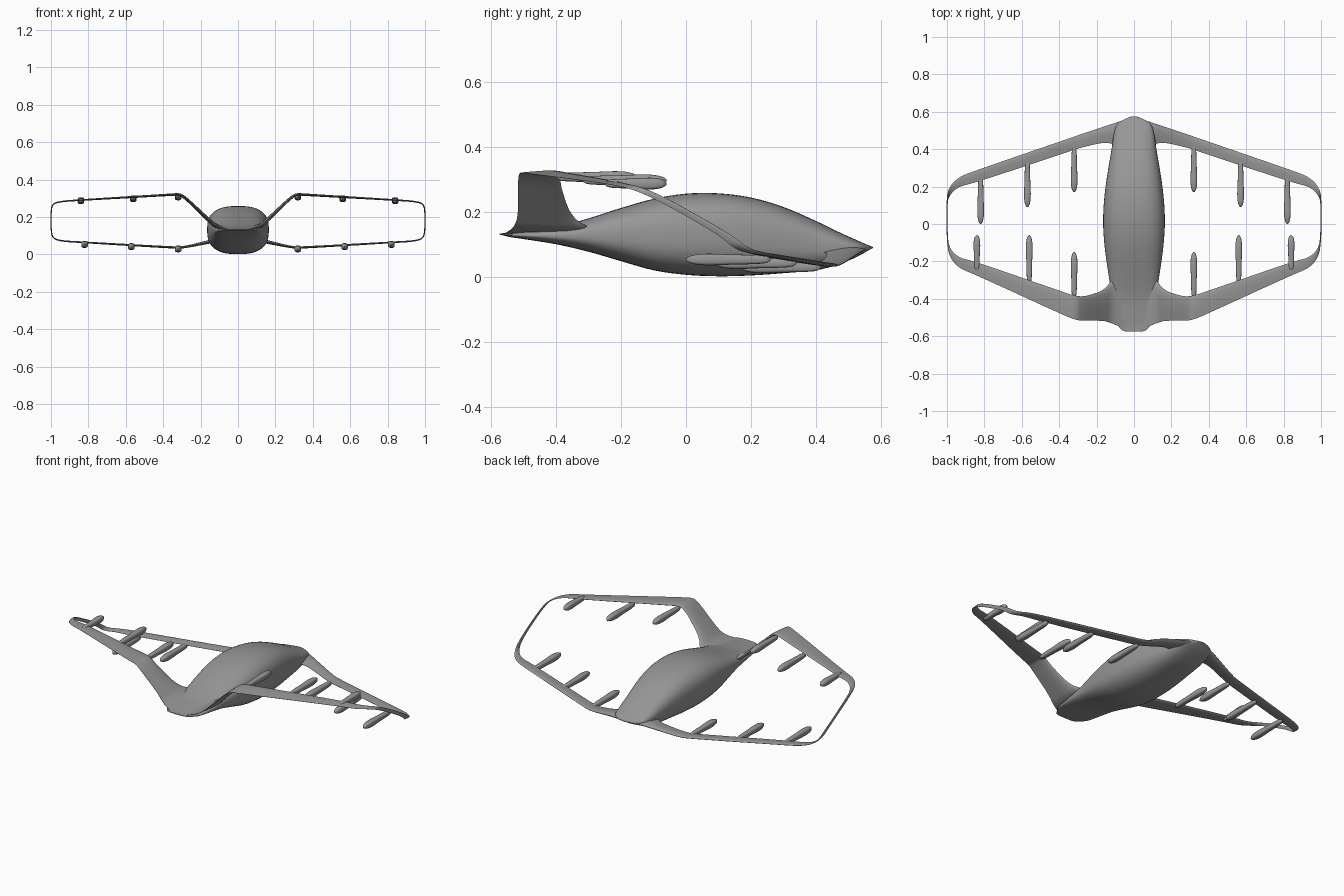
import bpy, bmesh, math

if "Cube" in bpy.data.objects:
    bpy.data.objects.remove(bpy.data.objects["Cube"])

# Dark grey finish shared by every part
grey = bpy.data.materials.new("dark_grey")
grey.diffuse_color = (.31, .31, .31, 1)
grey.use_nodes = True
grey.node_tree.nodes["Principled BSDF"].inputs["Base Color"].default_value = grey.diffuse_color


def catmull(pts, steps):
    """Smooth a list of equal-length tuples, passing through every point."""
    p = [pts[0]] + pts + [pts[-1]]
    out = []
    for i in range(1, len(p) - 2):
        for s in range(steps):
            t = s / steps
            out.append(tuple(
                0.5 * (2*b + (c-a)*t + (2*a-5*b+4*c-d)*t*t + (3*b-a-3*c+d)*t**3)
                for a, b, c, d in zip(p[i-1], p[i], p[i+1], p[i+2])))
    return out + [pts[-1]]


def chaikin(pts, rounds):
    """Round the corners of a list of tuples without overshoot."""
    for _ in range(rounds):
        out = [pts[0]]
        for a, b in zip(pts, pts[1:]):
            out.append(tuple(.75*u + .25*v for u, v in zip(a, b)))
            out.append(tuple(.25*u + .75*v for u, v in zip(a, b)))
        pts = out + [pts[-1]]
    return pts


def loft(name, rings, mirror=False):
    """Skin closed rings of points into a capped, smooth object."""
    bm = bmesh.new()
    rows = [[bm.verts.new(c) for c in ring] for ring in rings]
    n = len(rows[0])
    for a, b in zip(rows, rows[1:]):
        for i in range(n):
            bm.faces.new((a[i], a[(i+1) % n], b[(i+1) % n], b[i]))
    bm.faces.new(rows[0])
    bm.faces.new(rows[-1])
    bmesh.ops.recalc_face_normals(bm, faces=bm.faces)
    mesh = bpy.data.meshes.new(name)
    bm.to_mesh(mesh)
    bm.free()
    mesh.materials.append(grey)
    ob = bpy.data.objects.new(name, mesh)
    bpy.context.collection.objects.link(ob)
    if mirror:
        ob.modifiers.new("Mirror", 'MIRROR').use_mirror_merge = False
    bpy.ops.object.select_all(action='DESELECT')
    ob.select_set(True)
    bpy.context.view_layer.objects.active = ob
    bpy.ops.object.shade_smooth_by_angle(angle=math.radians(50))
    return ob


def superellipse(cx, y, cz, rx, rz, power, n):
    ring = []
    for i in range(n):
        a = 2 * math.pi * i / n
        c, s = math.cos(a), math.sin(a)
        ring.append((cx + rx * math.copysign(abs(c) ** (2/power), c), y,
                     cz + rz * math.copysign(abs(s) ** (2/power), s)))
    return ring


# Fuselage stations: y, half width, bottom z, top z
body = [(-.574, .045, .130, .134), (-.566, .067, .128, .134), (-.54, .086, .122, .135),
        (-.5, .108, .116, .14), (-.4, .122, .1, .153), (-.3, .132, .077, .18),
        (-.2, .147, .048, .212), (-.1, .159, .02, .24), (0, .165, .006, .256),
        (.1, .162, .0015, .257), (.2, .152, .004, .244), (.3, .137, .011, .215),
        (.4, .12, .02, .172), (.47, .11, .038, .138), (.53, .092, .063, .111),
        (.56, .052, .08, .098), (.576, .01, .089, .092)]
loft("fuselage", [superellipse(0, y, (lo+hi)/2, w, (hi-lo)/2, 2.7, 48)
                  for y, w, lo, hi in catmull(body, 4)])

# Box wing path: x, z, forward edge y, rear edge y, thickness
wing = [(.01, .088, .570, .40, .02), (.09, .081, .545, .41, .026),
        (.14, .070, .527, .442, .02), (.29, .037, .478, .407, .012),
        (.34, .036, .46, .39, .012), (.85, .066, .285, .22, .009),
        (.94, .071, .25, .20, .008), (.99, .085, .195, .15, .007),
        (1.0, .13, .14, .10, .006), (1.0, .235, -.045, -.085, .006),
        (.99, .272, -.125, -.17, .007), (.94, .284, -.18, -.235, .008),
        (.85, .29, -.2, -.27, .009), (.36, .319, -.37, -.495, .013),
        (.31, .322, -.385, -.513, .014), (.28, .300, -.387, -.517, .016),
        (.25, .273, -.384, -.517, .017), (.16, .187, -.355, -.517, .02),
        (.12, .15, -.30, -.53, .024), (.05, .132, -.23, -.56, .022)]
# Airfoil half outline: chord fraction, thickness fraction
foil = [(0, 0), (.03, .22), (.12, .4), (.3, .5), (.55, .4), (.8, .2), (1, .04)]
foil = foil + [(c, -t) for c, t in reversed(foil[1:])]
path = chaikin(wing, 3)
rings = []
for i, (x, z, lead, trail, thick) in enumerate(path):
    a, b = path[max(i-1, 0)], path[min(i+1, len(path)-1)]
    dx, dz = b[0]-a[0], b[1]-a[1]
    d = math.hypot(dx, dz)
    rings.append([(x - dz/d*t*thick, lead + (trail-lead)*c, z + dx/d*t*thick)
                  for c, t in foil])
loft("box_wing", rings, mirror=True)

# Motor pods: x, centre z, y at the wing end, y at the free end
pods = [(.32, .029, .415, .17), (.57, .042, .34, .09), (.82, .053, .26, 0),
        (.32, .307, -.40, -.15), (.56, .297, -.32, -.06), (.84, .287, -.25, -.06)]
# Pod profile: length fraction, radius
shape = [(0, .003), (.06, .011), (.2, .014), (.45, .0155), (.7, .018),
         (.85, .0165), (.95, .011), (1, .003)]
for i, (x, z, y0, y1) in enumerate(pods):
    loft(f"{'front' if i < 3 else 'rear'}_motor_pod_{i % 3 + 1}",
         [superellipse(x, y0 + (y1-y0)*f, z, r, r, 3.2, 20)
          for f, r in catmull(shape, 3)], mirror=True)
